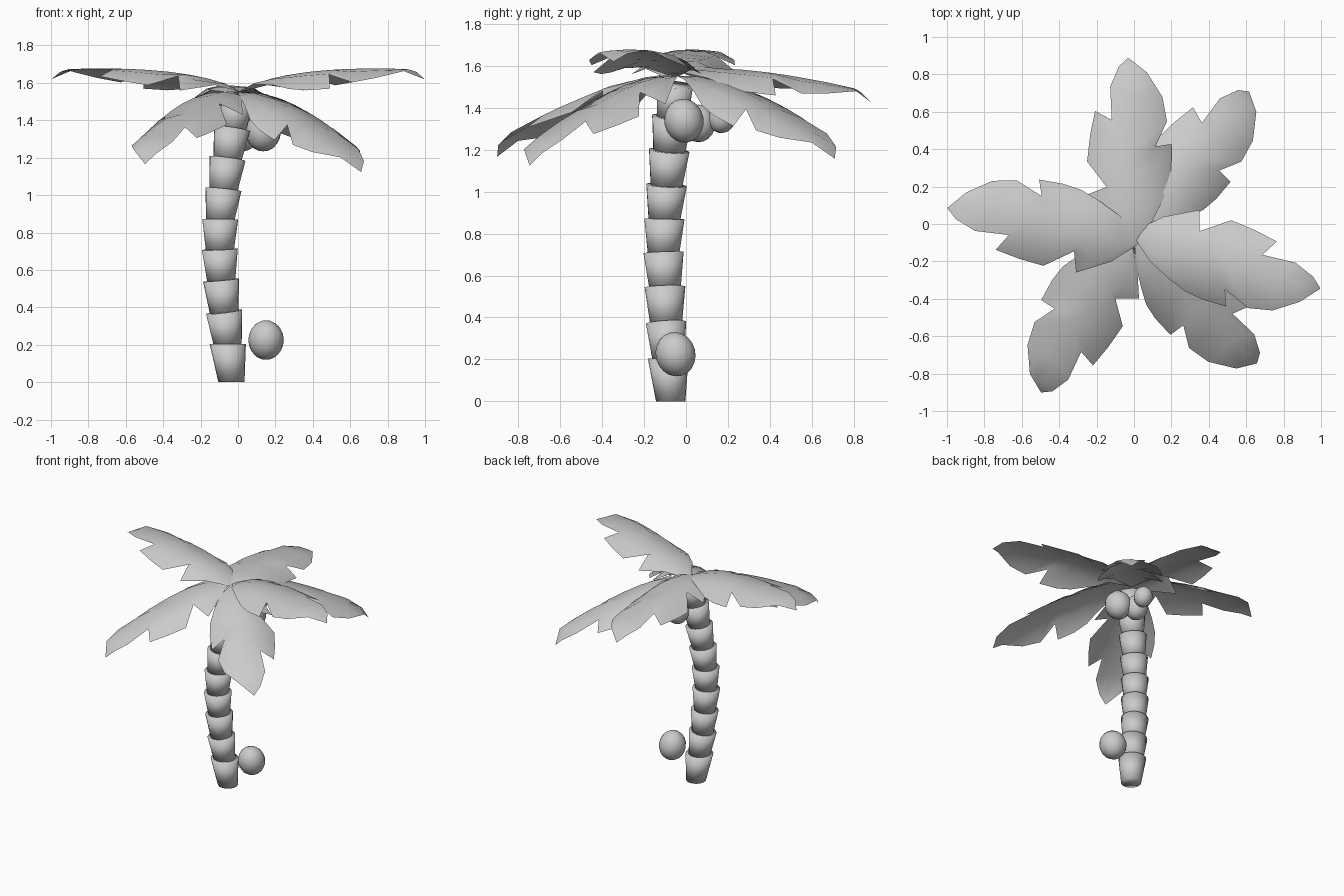
import bpy, bmesh, math
from mathutils import Vector, Matrix

if "Cube" in bpy.data.objects:
    bpy.data.objects.remove(bpy.data.objects["Cube"])


def make(name, bm, angle=40):
    bmesh.ops.recalc_face_normals(bm, faces=bm.faces)
    me = bpy.data.meshes.new(name)
    bm.to_mesh(me)
    bm.free()
    ob = bpy.data.objects.new(name, me)
    bpy.context.collection.objects.link(ob)
    bpy.ops.object.select_all(action='DESELECT')
    ob.select_set(True)
    bpy.context.view_layer.objects.active = ob
    bpy.ops.object.shade_smooth_by_angle(angle=math.radians(angle))
    return ob


# Trunk: flared rings stacked along a bowed path
path = [Vector(p) for p in [
    (-.035, -.073, 0), (-.055, -.085, .205), (-.075, -.095, .375),
    (-.09, -.1, .545), (-.097, -.107, .71), (-.095, -.103, .87),
    (-.078, -.093, 1.03), (-.056, -.08, 1.195), (-.032, -.065, 1.355),
    (0, -.05, 1.51)]]
for i, (a, b) in enumerate(zip(path, path[1:])):
    d = (b - a).normalized()
    if i:
        a = a - d * .012
    rot = d.to_track_quat('Z', 'Y').to_matrix().to_4x4()
    if i == 0:  # sheared so the foot stays flat on the ground
        rot = Matrix(((1, 0, d.x, 0), (0, 1, d.y, 0), (0, 0, d.z, 0), (0, 0, 0, 1)))
    bm = bmesh.new()
    bmesh.ops.create_cone(bm, cap_ends=True, segments=20,
                          radius1=.070 if i == 0 else .075,
                          radius2=.097 if i < 8 else .085,
                          depth=(b - a).length,
                          matrix=Matrix.Translation((a + b) / 2) @ rot)
    make(f"trunk_ring_{i + 1}", bm, 180)

# Frond: ragged outline on each side, joined to a midrib
LENGTH = 1.04
rib = [0, .1, .2, .28, .4, .52, .61, .66, .82, .95]
side_a = [(0, .015), (.13, .13), (.30, .22), (.34, .11), (.48, .215),
          (.62, .20), (.75, .175), (.70, .085), (.88, .095), (.99, .05)]
side_b = [(0, -.015), (.13, -.12), (.25, -.18), (.35, -.22), (.45, -.235),
          (.58, -.235), (.56, -.15), (.70, -.21), (.83, -.185), (.96, -.10)]


def bend(u, v):
    # midrib arches, the edges hang and the tip dips
    arch = .06 * math.sin(math.pi * min(1, u / LENGTH) ** .7)
    return Vector((u, v, arch - 8 * abs(v) ** 3 - 4 * max(0, u - .92) ** 2))


def frond(name, yaw, pitch, dx, dy):
    bm = bmesh.new()
    mids = [bm.verts.new(bend(u, 0)) for u in rib]
    tip = bm.verts.new(bend(LENGTH, 0))
    for side in (side_a, side_b):
        half = [bm.verts.new(bend(r * .4 + u * .6, v * .6))
                for r, (u, v) in zip(rib, side)]
        edge = [bm.verts.new(bend(u, v)) for u, v in side]
        for p, q in ((mids, half), (half, edge)):
            for k in range(len(rib) - 1):
                bm.faces.new((p[k], p[k + 1], q[k + 1], q[k]))
            bm.faces.new((p[-1], tip, q[-1]))
    ob = make(name, bm, 50)
    ob.matrix_world = (Matrix.Translation((dx, -.05 + dy, 1.55))
                       @ Matrix.Rotation(math.radians(yaw), 4, 'Z')
                       @ Matrix.Rotation(math.radians(-pitch), 4, 'Y'))


for name, yaw, pitch, dx, dy in [
        ("back", 89.5, -4, -.04, -.095), ("back_right", 50, -19, -.005, .02),
        ("right", -16.5, 7, 0, 0), ("front_right", -47, -21, .01, 0),
        ("front_left", -118.5, -18.5, -.035, 0), ("left", 170, 7, .025, -.045)]:
    frond("frond_" + name, yaw, pitch, dx, dy)

# Coconuts: three under the crown and one beside the trunk
for i, (loc, r, tilt) in enumerate([
        ((.15, -.05, .225), .095, 15), ((.135, -.01, 1.338), .094, 10),
        ((.03, .06, 1.325), .08, 0), ((.06, .172, 1.352), .066, -15)]):
    bm = bmesh.new()
    bmesh.ops.create_uvsphere(
        bm, u_segments=16, v_segments=10, radius=r,
        matrix=Matrix.Translation(loc) @ Matrix.Rotation(math.radians(tilt), 4, 'X')
        @ Matrix.Diagonal((1, 1, 1.12, 1)))
    make(f"coconut_{i + 1}", bm, 60)
